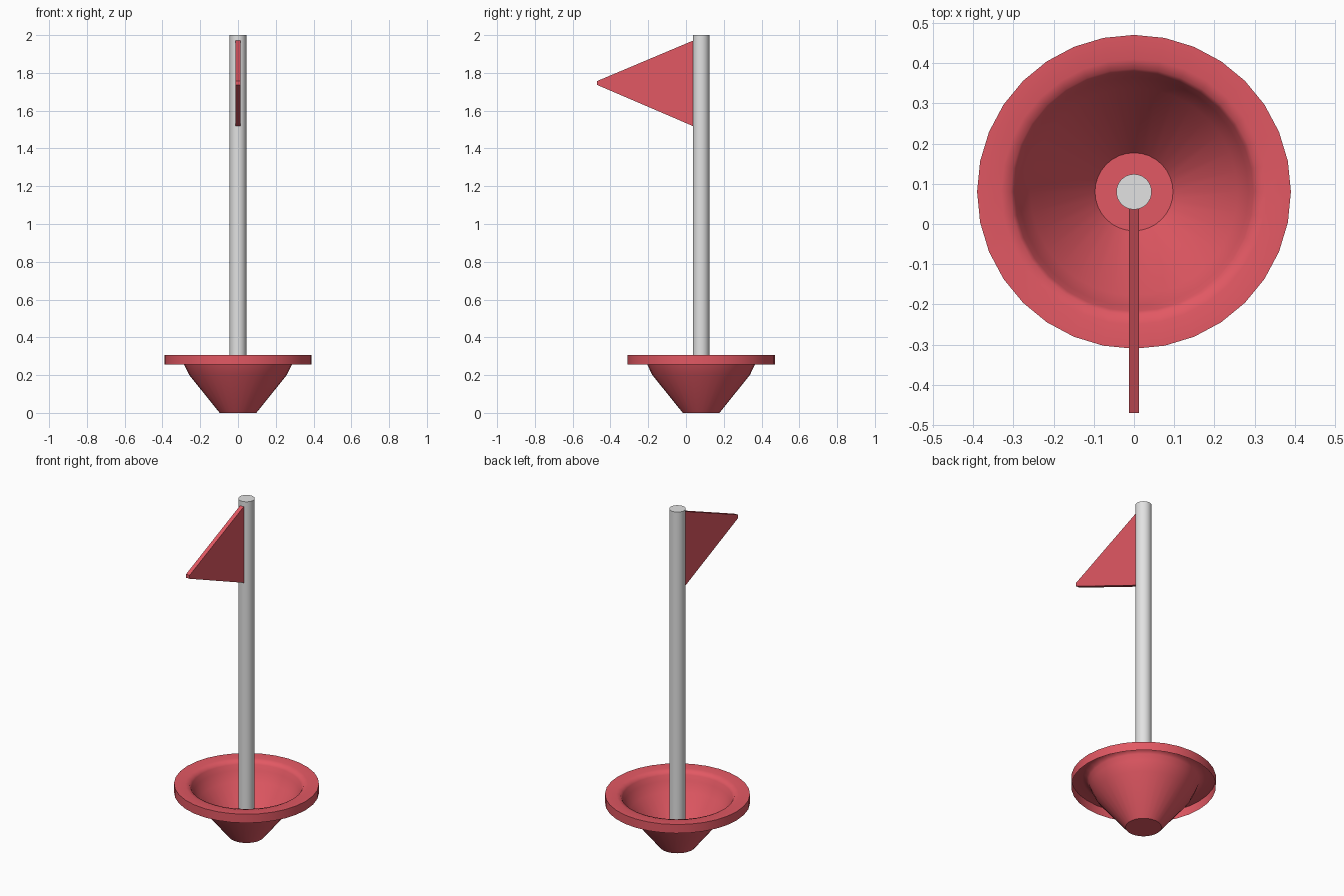
import bpy, bmesh, math

if "Cube" in bpy.data.objects:
    bpy.data.objects.remove(bpy.data.objects["Cube"])

CY = 0.08      # pole axis sits slightly behind the origin
SIDES = 32


def material(name, rgb):
    m = bpy.data.materials.new(name)
    m.diffuse_color = (*rgb, 1.0)
    m.use_nodes = True
    m.node_tree.nodes["Principled BSDF"].inputs["Base Color"].default_value = m.diffuse_color
    return m


red = material("coral red", (0.76, 0.098, 0.125))
grey = material("light grey", (0.76, 0.76, 0.76))


def finish(bm, name, mat, smooth=None):
    me = bpy.data.meshes.new(name)
    bm.to_mesh(me)
    bm.free()
    me.materials.append(mat)
    ob = bpy.data.objects.new(name, me)
    bpy.context.collection.objects.link(ob)
    if smooth:
        bpy.ops.object.select_all(action='DESELECT')
        ob.select_set(True)
        bpy.context.view_layer.objects.active = ob
        bpy.ops.object.shade_smooth_by_angle(angle=math.radians(smooth))
    return ob


def lathe(name, profile, mat, smooth, cap_start=True, cap_end=False):
    """Revolve (radius, z) points around the pole axis."""
    bm = bmesh.new()
    rings = []
    for r, z in profile:
        rings.append([bm.verts.new((r * math.cos(a), CY + r * math.sin(a), z))
                      for a in (2 * math.pi * i / SIDES for i in range(SIDES))])
    for lo, hi in zip(rings, rings[1:]):
        for i in range(SIDES):
            j = (i + 1) % SIDES
            bm.faces.new((lo[i], lo[j], hi[j], hi[i]))
    if cap_start:
        bm.faces.new(rings[0][::-1])
    if cap_end:
        bm.faces.new(rings[-1])
    return finish(bm, name, mat, smooth)


# Thin flared cup: flat floor, conical wall, rounded lip, turned-down rim
lathe("cup", [(0.097, 0.0), (0.258, 0.2), (0.285, 0.255), (0.297, 0.285),
              (0.306, 0.299), (0.33, 0.306), (0.39, 0.307), (0.39, 0.255)],
      red, 45)

# Pole standing on the cup floor
lathe("pole", [(0.044, 0.001), (0.044, 2.0)], grey, 45, cap_end=True)

# Triangular flag with a blunt tip
bm = bmesh.new()
outline = [(0.045, 1.974), (-0.47, 1.757), (-0.47, 1.736), (0.045, 1.515)]
face = bm.faces.new([bm.verts.new((-0.012, y, z)) for y, z in outline])
ext = bmesh.ops.extrude_face_region(bm, geom=[face])
bmesh.ops.translate(bm, vec=(0.024, 0, 0),
                    verts=[g for g in ext["geom"] if isinstance(g, bmesh.types.BMVert)])
bmesh.ops.recalc_face_normals(bm, faces=bm.faces)
finish(bm, "flag", red)
